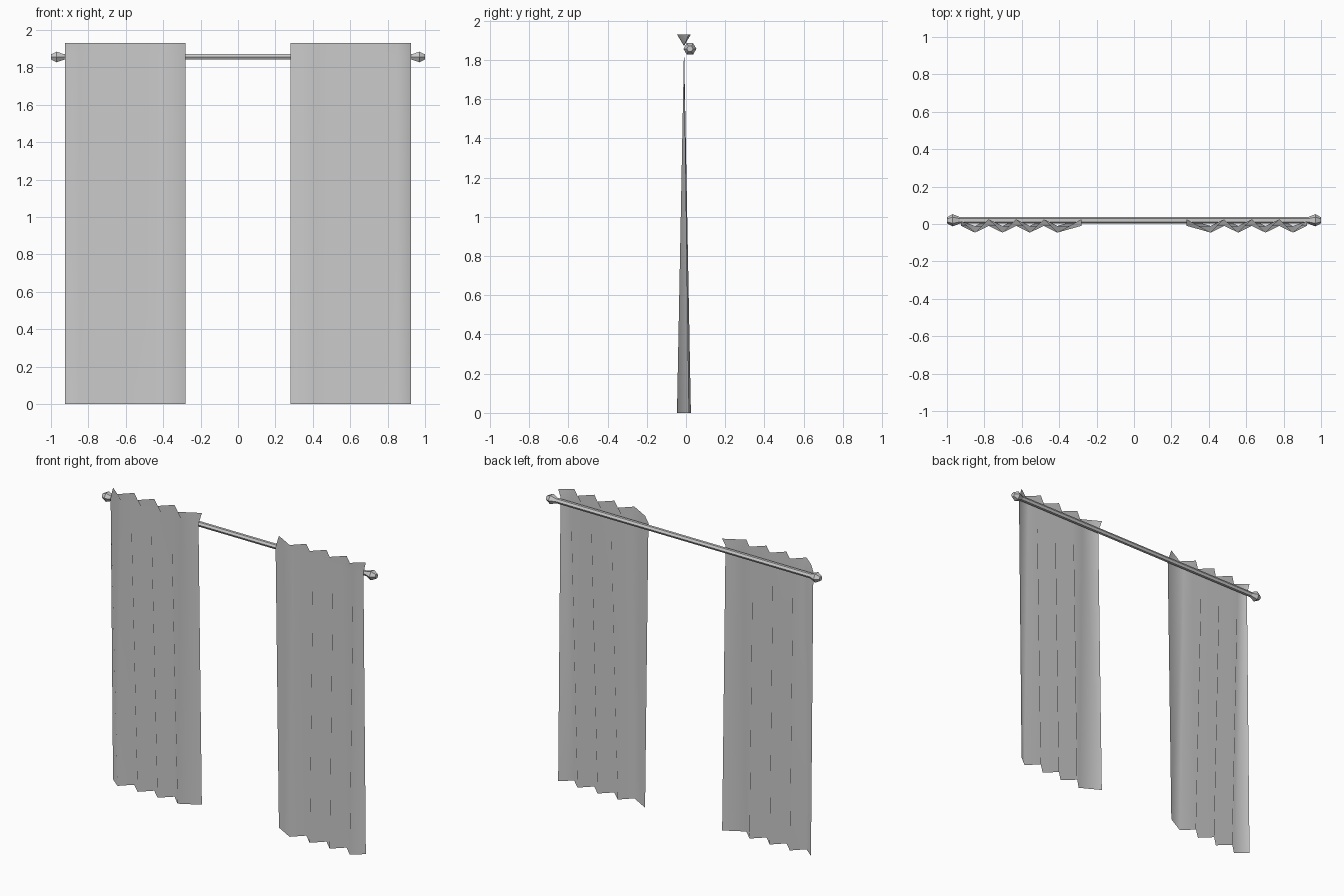
import bpy, bmesh, math

if "Cube" in bpy.data.objects:
    bpy.data.objects.remove(bpy.data.objects["Cube"])

ROD_Y, ROD_Z = 0.02, 1.856


def make_object(name, bm):
    mesh = bpy.data.meshes.new(name)
    bmesh.ops.recalc_face_normals(bm, faces=bm.faces)
    bm.to_mesh(mesh)
    bm.free()
    obj = bpy.data.objects.new(name, mesh)
    bpy.context.collection.objects.link(obj)
    return obj


def lathe_x(name, profile, sides=6):
    """Closed solid turned around the rod axis; profile is (x, radius)."""
    bm = bmesh.new()
    rings = []
    for x, r in profile:
        rings.append([bm.verts.new((x,
                                    ROD_Y + r * math.cos(math.tau * i / sides),
                                    ROD_Z + r * math.sin(math.tau * i / sides)))
                      for i in range(sides)])
    for a, b in zip(rings, rings[1:]):
        for i in range(sides):
            j = (i + 1) % sides
            bm.faces.new((a[i], a[j], b[j], b[i]))
    bm.faces.new(rings[0])
    bm.faces.new(rings[-1])
    return make_object(name, bm)


def curtain(name, side):
    """Pleated sheet: full folds at hem and header, flat where it is gathered."""
    folds = [(0.282, 0.025), (0.41, -0.046), (0.482, 0.025), (0.557, -0.046),
             (0.63, 0.025), (0.703, -0.046), (0.777, 0.025), (0.85, -0.046),
             (0.925, 0.015)]
    flat_y = -0.01
    levels = [(0.0, 1.0), (1.87, 0.0), (1.93, 1.0)]  # height, fold depth
    bm = bmesh.new()
    rows = [[bm.verts.new((side * x, flat_y + (y - flat_y) * depth, z))
             for x, y in folds] for z, depth in levels]
    for low, high in zip(rows, rows[1:]):
        for i in range(len(folds) - 1):
            bm.faces.new((low[i], low[i + 1], high[i + 1], high[i]))
    obj = make_object(name, bm)
    for poly in obj.data.polygons:
        poly.use_smooth = True
    return obj


# Rod
lathe_x("curtain_rod", [(-0.94, 0.017), (0.94, 0.017)])

# Finials and curtain panels on both sides
for label, s in (("left", -1), ("right", 1)):
    lathe_x(label + "_finial",
            [(s * 0.93, 0.017), (s * 0.97, 0.033), (s * 1.0, 0.016)])
    curtain(label + "_curtain", s)
